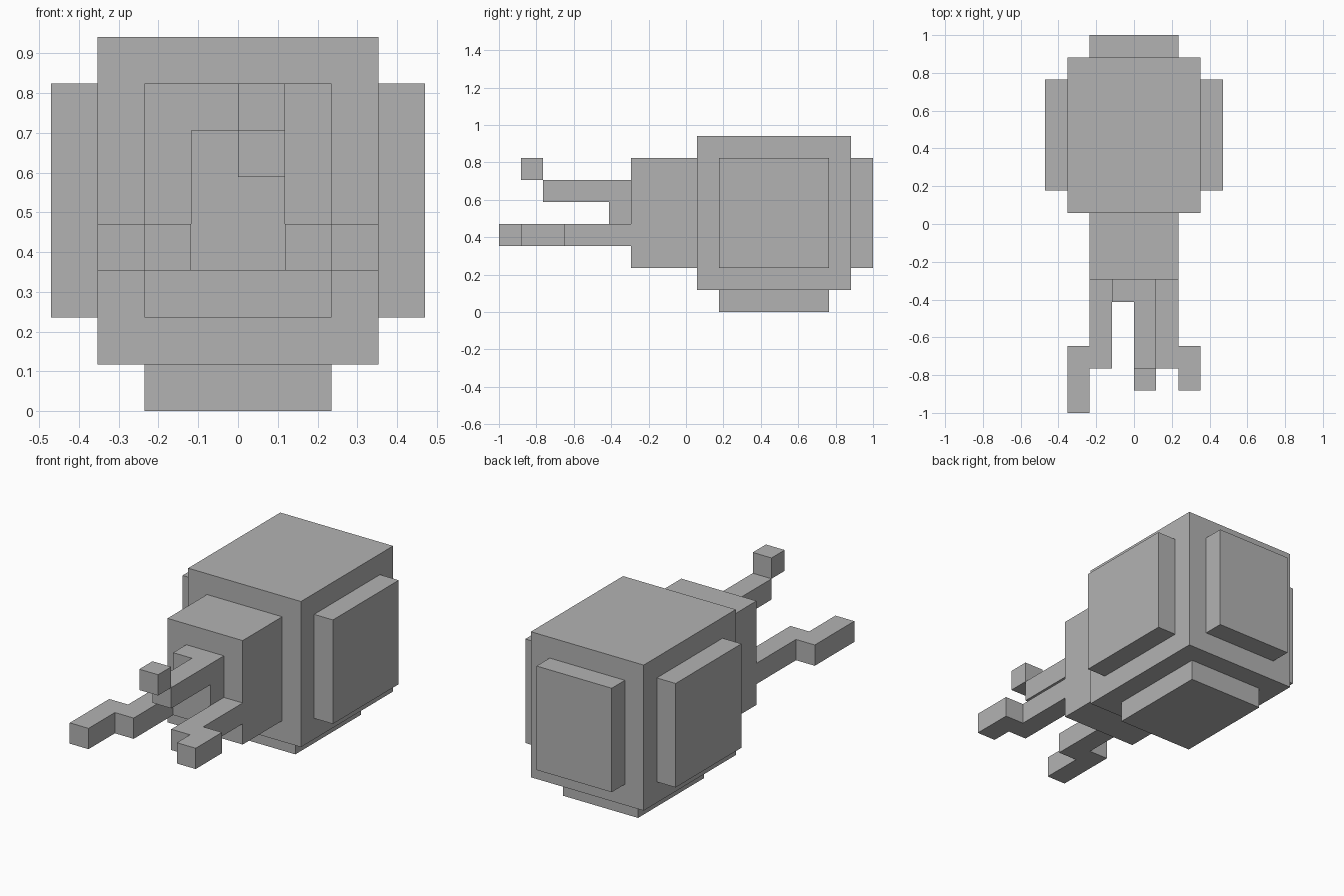
import bpy
import bmesh
from mathutils import Vector

cube = bpy.data.objects.get("Cube")
if cube:
    bpy.data.objects.remove(cube, do_unlink=True)

U = 2 / 17  # one block of the grid the model is built on

grey = bpy.data.materials.new("plain grey")
grey.use_nodes = True
colour = (0.45, 0.45, 0.45, 1)
grey.diffuse_color = colour
grey.node_tree.nodes["Principled BSDF"].inputs["Base Color"].default_value = colour


def prism(name, outline, bottom, top):
    """Extrude an xy outline, given in blocks, from bottom to top."""
    bm = bmesh.new()
    base = bm.faces.new([bm.verts.new((x * U, y * U, bottom * U)) for x, y in outline])
    grown = bmesh.ops.extrude_face_region(bm, geom=[base], use_keep_orig=True)["geom"]
    verts = [v for v in grown if isinstance(v, bmesh.types.BMVert)]
    bmesh.ops.translate(bm, verts=verts, vec=Vector((0, 0, (top - bottom) * U)))
    bmesh.ops.recalc_face_normals(bm, faces=bm.faces)
    mesh = bpy.data.meshes.new(name)
    bm.to_mesh(mesh)
    bm.free()
    mesh.materials.append(grey)
    obj = bpy.data.objects.new(name, mesh)
    bpy.context.collection.objects.link(obj)
    return obj


def box(name, x, y, z):
    outline = [(x[0], y[0]), (x[1], y[0]), (x[1], y[1]), (x[0], y[1])]
    return prism(name, outline, *z)


# Body with raised pads, and the head block in front
box("body", (-3, 3), (0.5, 7.5), (1, 8))
box("left_pad", (3, 4), (1.5, 6.5), (2, 7))
box("right_pad", (-4, -3), (1.5, 6.5), (2, 7))
box("bottom_pad", (-2, 2), (1.5, 6.5), (0, 1))
box("back_pad", (-2, 2), (7.5, 8.5), (2, 7))
box("head", (-2, 2), (-2.5, 0.5), (2, 7))

# Stepped lower feelers, the right one longer
for name, side, tip in (("left_feeler", 1, -7.5), ("right_feeler", -1, -8.5)):
    path = [(1, -2.5), (1, -6.5), (2, -6.5), (2, tip),
            (3, tip), (3, -5.5), (2, -5.5), (2, -2.5)]
    prism(name, [(side * x, y) for x, y in path], 3, 4)

# Mouth plate fused with the upper feeler, and the feeler's raised tip
mouth = box("mouth_plate", (-1, 1), (-3.5, -2.5), (3, 6))
arm = box("upper_feeler_helper", (0, 1), (-6.5, -2.5), (5, 6))
arm.hide_render = True
union = mouth.modifiers.new("fuse", "BOOLEAN")
union.operation = "UNION"
union.solver = "EXACT"
union.object = arm
bpy.context.view_layer.objects.active = mouth
bpy.ops.object.modifier_apply(modifier=union.name)
bpy.data.objects.remove(arm, do_unlink=True)
box("upper_feeler_tip", (0, 1), (-7.5, -6.5), (6, 7))
